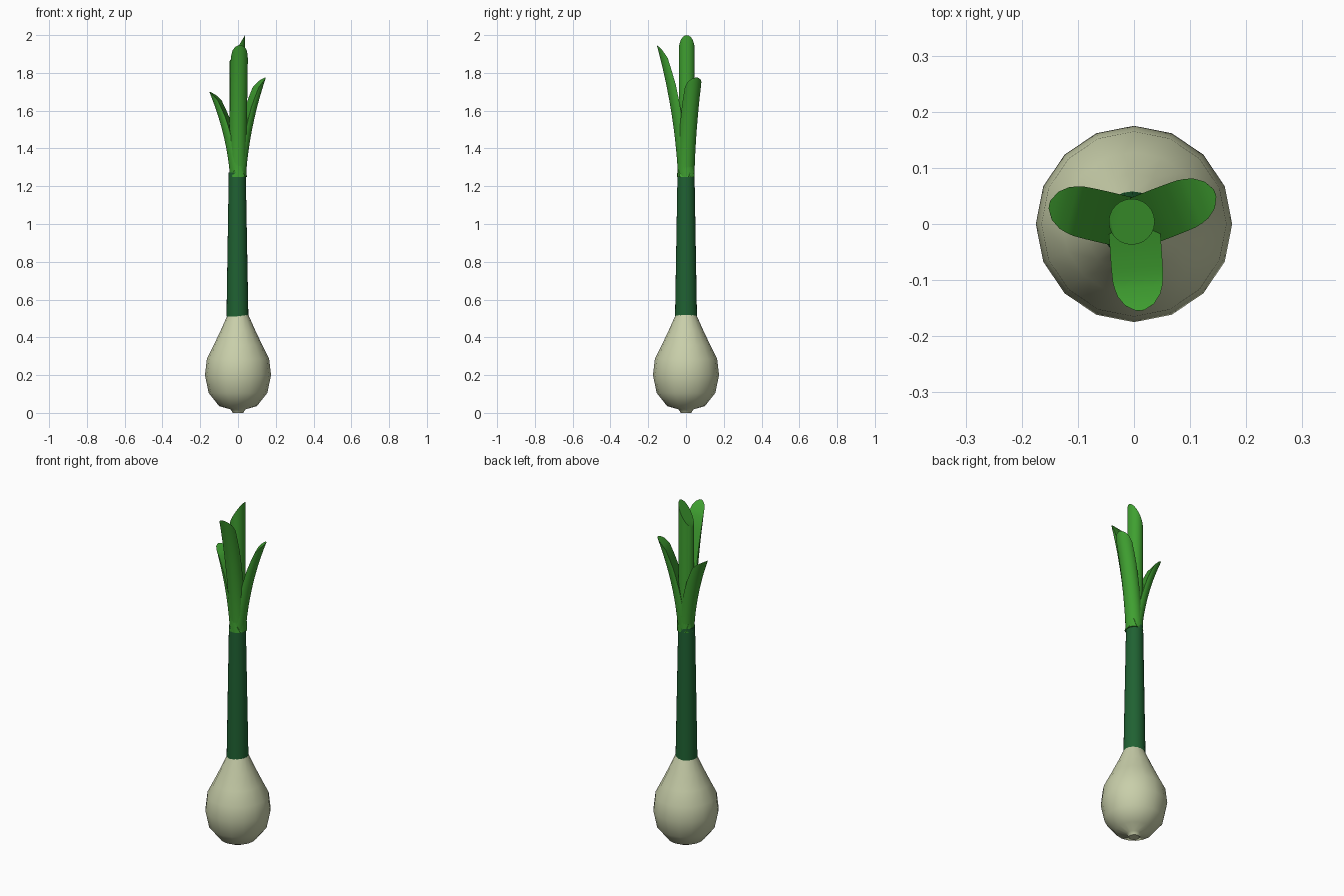
import bpy, bmesh, math

if "Cube" in bpy.data.objects:
    bpy.data.objects.remove(bpy.data.objects["Cube"])


def material(name, rgb):
    m = bpy.data.materials.new(name)
    m.diffuse_color = (*rgb, 1)
    m.use_nodes = True
    m.node_tree.nodes["Principled BSDF"].inputs["Base Color"].default_value = m.diffuse_color
    return m


CREAM = material("cream bulb", (0.58, 0.62, 0.40))
DARK = material("dark green stem", (0.014, 0.12, 0.032))
GREEN = material("leaf green", (0.05, 0.35, 0.03))


def loft(name, rings, mat, angle=40):
    """Skin a list of equal-length closed rings and cap both ends."""
    bm = bmesh.new()
    loops = [[bm.verts.new(p) for p in ring] for ring in rings]
    n = len(loops[0])
    for a, b in zip(loops, loops[1:]):
        for i in range(n):
            j = (i + 1) % n
            bm.faces.new((a[i], a[j], b[j], b[i]))
    bm.faces.new(loops[0][::-1])
    bm.faces.new(loops[-1])
    bmesh.ops.recalc_face_normals(bm, faces=bm.faces)
    me = bpy.data.meshes.new(name)
    bm.to_mesh(me)
    bm.free()
    me.materials.append(mat)
    ob = bpy.data.objects.new(name, me)
    bpy.context.collection.objects.link(ob)
    bpy.ops.object.select_all(action='DESELECT')
    ob.select_set(True)
    bpy.context.view_layer.objects.active = ob
    bpy.ops.object.shade_smooth_by_angle(angle=math.radians(angle))
    return ob


def circle(r, z, n, cx=0.0, cy=0.0, slope=0.0):
    pts = []
    for i in range(n):
        a = 2 * math.pi * i / n
        x = r * math.cos(a)
        pts.append((cx + x, cy + r * math.sin(a), z + slope * x))
    return pts


# Bulb with a small root nub underneath
bulb = [(0.028, 0.0), (0.038, 0.018), (0.10, 0.036), (0.155, 0.105), (0.175, 0.20),
        (0.165, 0.285), (0.128, 0.36), (0.09, 0.44), (0.056, 0.517)]
loft("bulb", [circle(r, z, 16) for r, z in bulb], CREAM, 50)

# Stem
loft("stem", [circle(0.058, 0.51, 24, -0.003), circle(0.045, 1.272, 24, -0.004)], DARK)

# Central leaf: straight tube with a slanted top
loft("centre_leaf", [circle(0.041, 1.25, 24, -0.004, 0.004),
                     circle(0.041, 1.93, 24, -0.004, 0.004, 1.7)], GREEN)


# Outer leaves: tubes curving outward, sliced away on the inner side
def depth(t):
    keys = [(0, 0.086), (0.15, 0.066), (0.34, 0.051), (0.7, 0.047),
            (0.9, 0.037), (0.96, 0.020), (1, 0.0006)]
    for (t0, d0), (t1, d1) in zip(keys, keys[1:]):
        if t <= t1:
            return d0 + (d1 - d0) * (t - t0) / (t1 - t0)
    return keys[-1][1]


def leaf(name, direction, top):
    base, r, n = 1.25, 0.046, 17
    ca, sa = math.cos(math.radians(direction)), math.sin(math.radians(direction))
    rings = []
    for t in (0, 0.07, 0.15, 0.25, 0.34, 0.45, 0.58, 0.7, 0.8, 0.9, 0.93, 0.96, 0.985, 1):
        outer = 0.042 + 0.035 * t + 0.078 * t * t
        phi = math.acos((r - depth(t)) / r)
        ring = []
        for i in range(n):
            a = phi * (2 * i / (n - 1) - 1)
            v, u = outer - r + r * math.cos(a), r * math.sin(a)
            ring.append((v * ca - u * sa, v * sa + u * ca, base + t * (top - base)))
        rings.append(ring)
    loft(name, rings, GREEN)


leaf("front_leaf", -86, 1.947)
leaf("right_leaf", 21, 1.775)
leaf("left_leaf", 167, 1.70)
